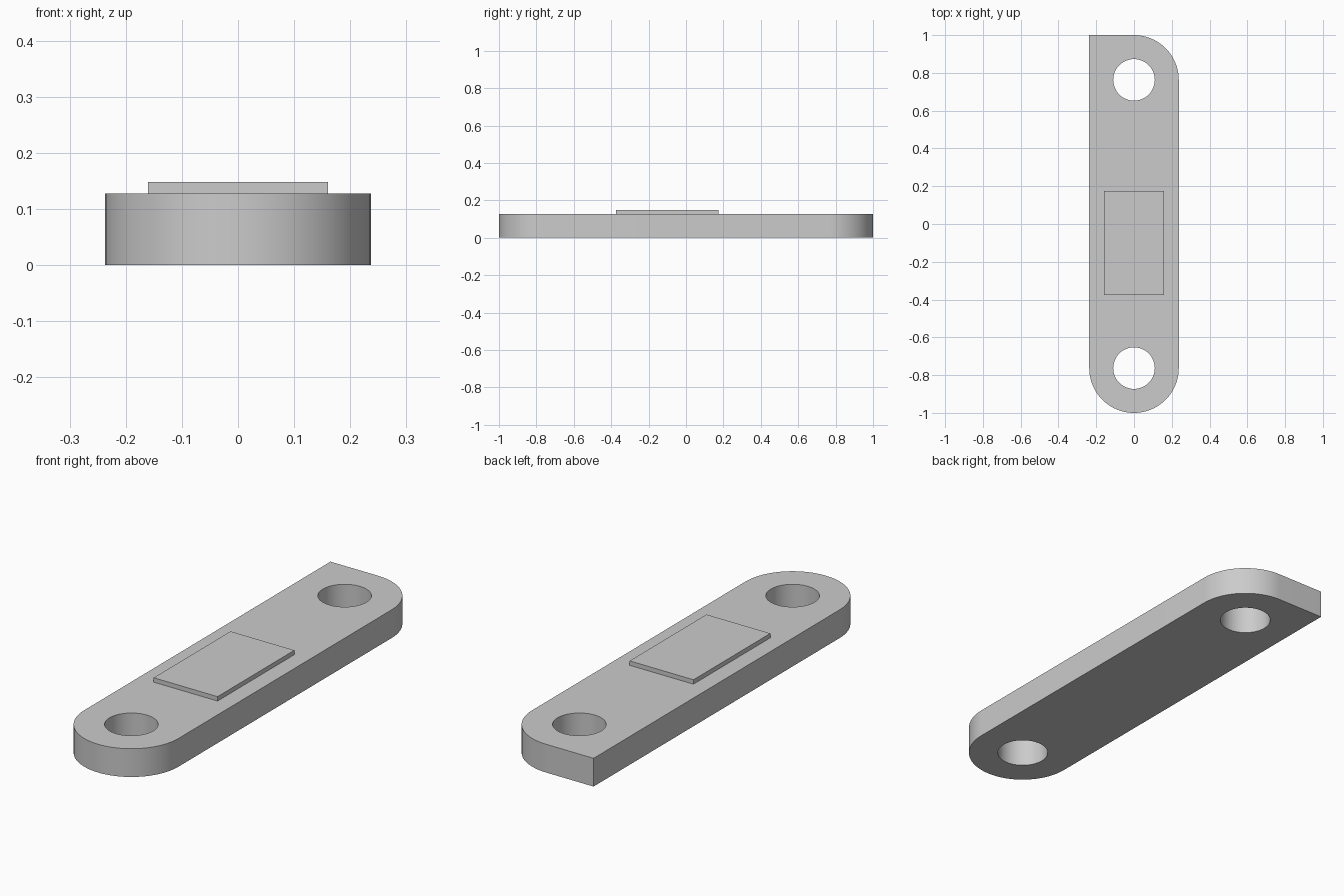
import bpy
import bmesh
from math import cos, sin, pi, radians

cube = bpy.data.objects.get("Cube")
if cube:
    bpy.data.objects.remove(cube, do_unlink=True)

HALF_W = 0.237      # half width, also the end radius
END_Y = 1 - HALF_W  # centre of each rounded end
THICK = 0.128
HOLE_R = 0.11

grey = bpy.data.materials.new("light grey")
grey.use_nodes = True
color = (0.6, 0.6, 0.6, 1)
grey.diffuse_color = color
grey.node_tree.nodes["Principled BSDF"].inputs["Base Color"].default_value = color


def arc(cy, radius, start, end, steps):
    return [(radius * cos(a), cy + radius * sin(a))
            for a in (start + (end - start) * i / steps for i in range(steps + 1))]


def extruded(name, loops, bottom, top):
    """Flat slab from one outline followed by any hole loops."""
    bm = bmesh.new()
    for loop in loops:
        verts = [bm.verts.new((x, y, bottom)) for x, y in loop]
        for a, b in zip(verts, verts[1:] + verts[:1]):
            bm.edges.new((a, b))
    bmesh.ops.triangle_fill(bm, edges=bm.edges[:], use_beauty=True, normal=(0, 0, 1))
    new = bmesh.ops.extrude_face_region(bm, geom=bm.faces[:])["geom"]
    bmesh.ops.translate(bm, vec=(0, 0, top - bottom),
                        verts=[g for g in new if isinstance(g, bmesh.types.BMVert)])
    bmesh.ops.recalc_face_normals(bm, faces=bm.faces[:])
    mesh = bpy.data.meshes.new(name)
    bm.to_mesh(mesh)
    bm.free()
    mesh.materials.append(grey)
    obj = bpy.data.objects.new(name, mesh)
    bpy.context.collection.objects.link(obj)
    return obj


# Bar: round front end, one rounded and one square corner at the back
outline = (arc(-END_Y, HALF_W, pi, 2 * pi, 48)
           + arc(END_Y, HALF_W, 0, pi / 2, 24)
           + [(-HALF_W, 1)])
holes = [arc(y, HOLE_R, 0, 2 * pi, 48)[:-1] for y in (-END_Y, END_Y)]
bar = extruded("link_bar", [outline] + holes, 0, THICK)

# Raised rectangular pad
pad = extruded("raised_pad",
               [[(-0.16, -0.375), (0.16, -0.375), (0.16, 0.175), (-0.16, 0.175)]],
               THICK, 0.148)

# Smooth curved walls, sharp rims
bpy.ops.object.select_all(action="DESELECT")
bar.select_set(True)
bpy.context.view_layer.objects.active = bar
bpy.ops.object.shade_smooth_by_angle(angle=radians(30))
